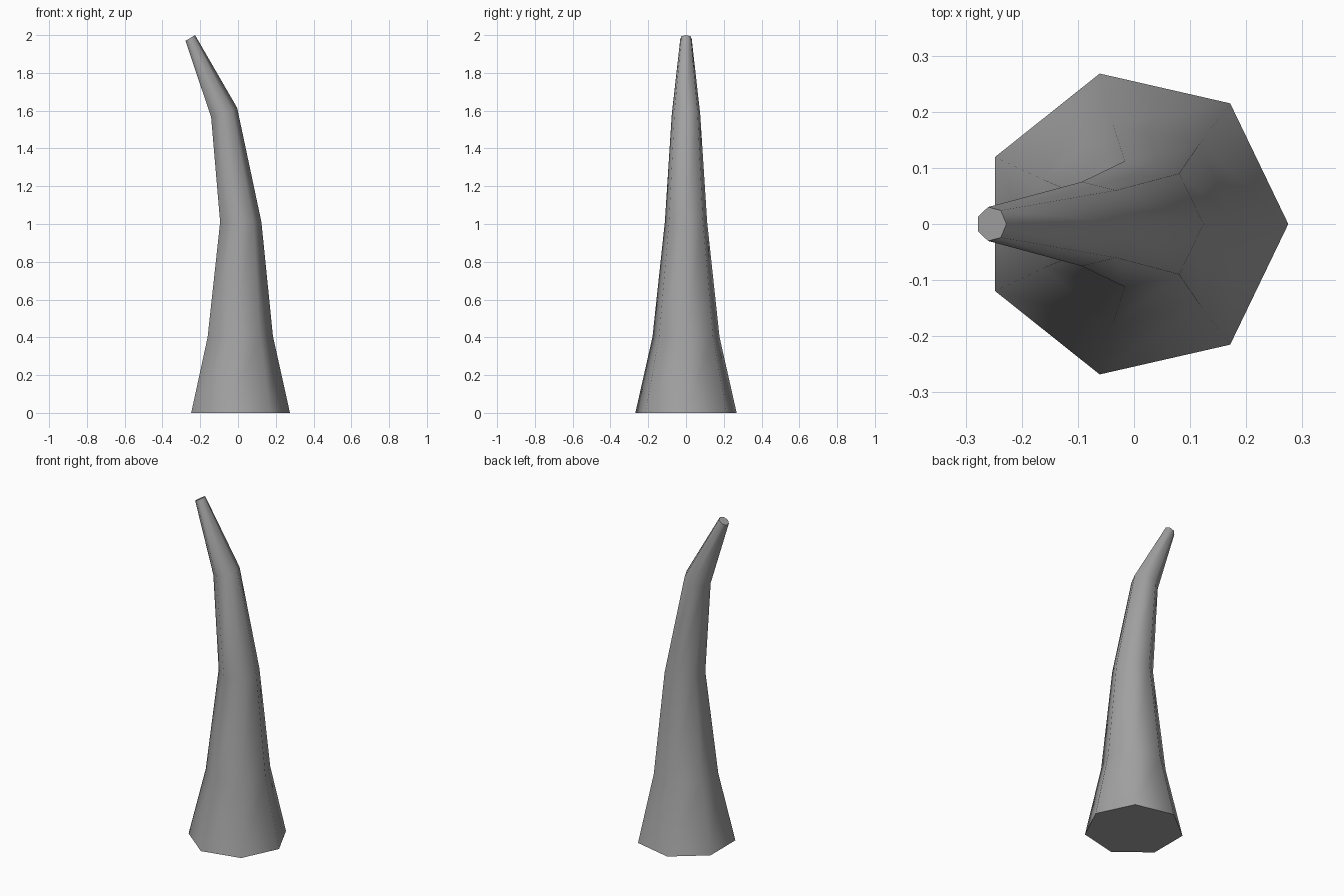
import bpy, bmesh, math

cube = bpy.data.objects.get("Cube")
if cube:
    bpy.data.objects.remove(cube, do_unlink=True)

SIDES = 7
# Rings along the horn: centre x, centre z, radius, tilt in degrees
RINGS = [
    (0.0, 0.0, 0.275, 0),
    (0.003, 0.403, 0.182, 1),
    (0.009, 1.01, 0.115, 0),
    (-0.077, 1.589, 0.077, 20),
    (-0.254, 1.984, 0.031, 31),
]


def make_material(name, color):
    mat = bpy.data.materials.new(name)
    mat.use_nodes = True
    mat.diffuse_color = color
    mat.node_tree.nodes["Principled BSDF"].inputs["Base Color"].default_value = color
    return mat


def add_ring(bm, cx, cz, radius, tilt):
    t = math.radians(tilt)
    verts = []
    for i in range(SIDES):
        a = math.tau * i / SIDES
        u, v = radius * math.cos(a), radius * math.sin(a)
        verts.append(bm.verts.new((cx + u * math.cos(t), v, cz + u * math.sin(t))))
    return verts


# Curved, tapering horn with flat ends
bm = bmesh.new()
rings = [add_ring(bm, *r) for r in RINGS]
for low, high in zip(rings, rings[1:]):
    for i in range(SIDES):
        j = (i + 1) % SIDES
        bm.faces.new((low[i], low[j], high[j], high[i]))
bm.faces.new(reversed(rings[0]))
bm.faces.new(rings[-1])
bmesh.ops.recalc_face_normals(bm, faces=bm.faces)

mesh = bpy.data.meshes.new("horn")
bm.to_mesh(mesh)
bm.free()
horn = bpy.data.objects.new("horn", mesh)
bpy.context.collection.objects.link(horn)
mesh.materials.append(make_material("horn grey", (0.36, 0.36, 0.36, 1)))

# Smooth sides, sharp rims at both ends
bpy.ops.object.select_all(action="DESELECT")
horn.select_set(True)
bpy.context.view_layer.objects.active = horn
bpy.ops.object.shade_smooth_by_angle(angle=math.radians(60))
